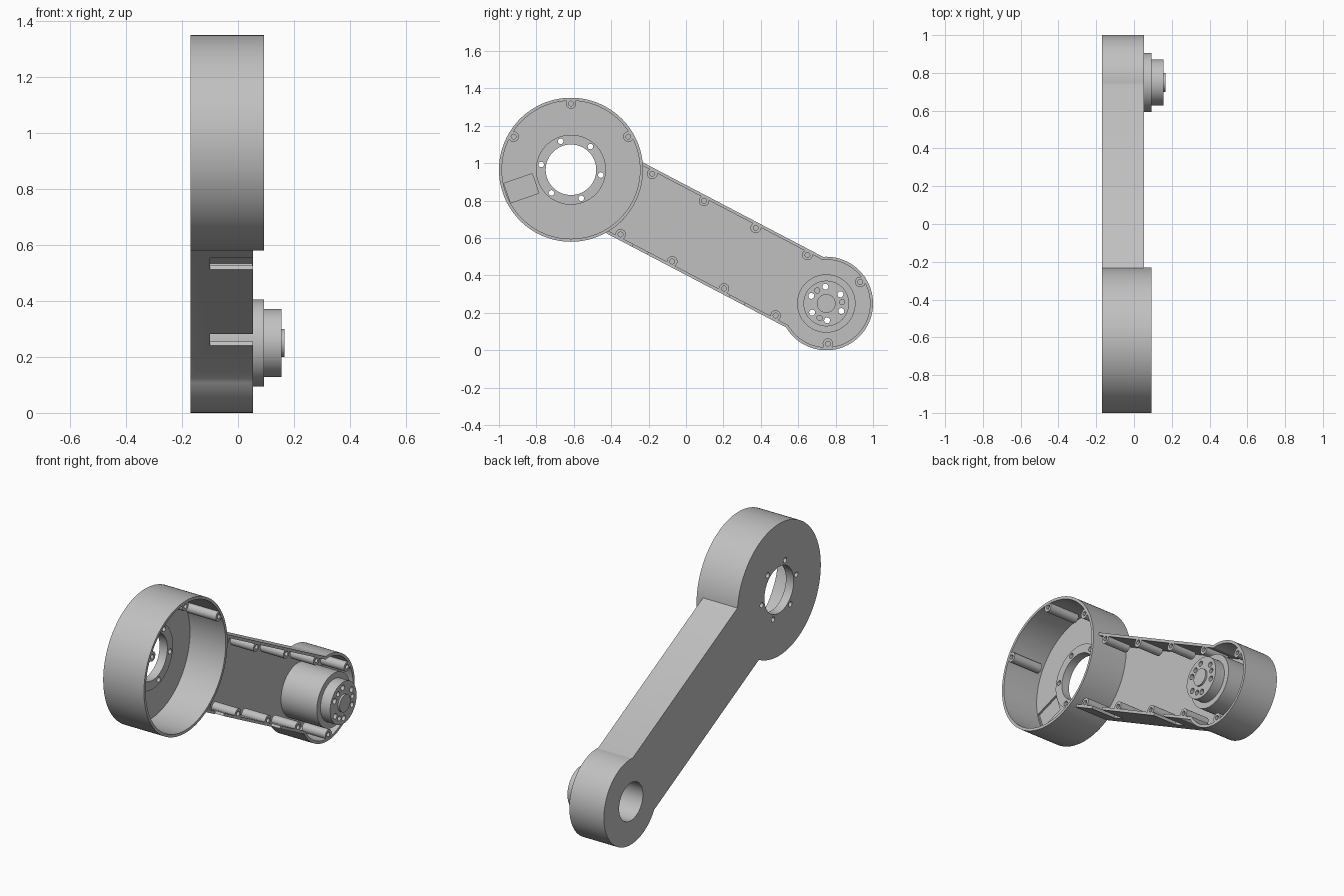
import bpy, bmesh
from math import sin, cos, pi, asin, atan2, hypot, radians

cube = bpy.data.objects.get("Cube")
if cube:
    bpy.data.objects.remove(cube)

grey = bpy.data.materials.new("light grey")
grey.use_nodes = True
grey.diffuse_color = (0.53, 0.53, 0.53, 1)
grey.node_tree.nodes["Principled BSDF"].inputs["Base Color"].default_value = grey.diffuse_color

BIG = (-0.615, 0.965)      # y, z of the large housing
SMALL = (0.75, 0.25)       # y, z of the small end
BACK, RIM, BIG_RIM, FLOOR = -0.17, 0.053, 0.093, -0.138
BIG_R, SMALL_R, HALF, WALL = 0.385, 0.25, 0.213, 0.016
TILT = atan2(SMALL[1] - BIG[1], SMALL[0] - BIG[0])
LENGTH = hypot(SMALL[0] - BIG[0], SMALL[1] - BIG[1])


def along(u, v):
    """Arm coordinates (along, across) to y, z."""
    return (BIG[0] + u * cos(TILT) - v * sin(TILT),
            BIG[1] + u * sin(TILT) + v * cos(TILT))


def polar(centre, r, angle):
    return centre[0] + r * cos(angle), centre[1] + r * sin(angle)


def finish(name, bm):
    bmesh.ops.remove_doubles(bm, verts=bm.verts, dist=1e-5)
    bmesh.ops.recalc_face_normals(bm, faces=bm.faces)
    mesh = bpy.data.meshes.new(name)
    bm.to_mesh(mesh)
    bm.free()
    mesh.materials.append(grey)
    obj = bpy.data.objects.new(name, mesh)
    bpy.context.collection.objects.link(obj)
    return obj


def prism(name, outline, x0, x1):
    bm = bmesh.new()
    face = bm.faces.new([bm.verts.new((x0, y, z)) for y, z in outline])
    new = bmesh.ops.extrude_face_region(bm, geom=[face])["geom"]
    verts = [g for g in new if isinstance(g, bmesh.types.BMVert)]
    bmesh.ops.translate(bm, verts=verts, vec=(x1 - x0, 0, 0))
    return finish(name, bm)


def rod(centre, r, x0, x1, n=20):
    return prism("cutter", [polar(centre, r, 2 * pi * i / n) for i in range(n)], x0, x1)


def lathe(name, centre, profile, n=96, closed=True):
    """Turn (radius, x) points around an x-parallel axis."""
    bm = bmesh.new()
    rings = []
    for i in range(n):
        a = 2 * pi * i / n
        rings.append([bm.verts.new((x, *polar(centre, r, a))) for r, x in profile])
    count = len(profile) if closed else len(profile) - 1
    for i in range(n):
        p, q = rings[i], rings[(i + 1) % n]
        for j in range(count):
            k = (j + 1) % len(profile)
            bm.faces.new((p[j], p[k], q[k], q[j]))
    return finish(name, bm)


def carve(obj, cutters):
    for c in cutters:
        mod = obj.modifiers.new("cut", "BOOLEAN")
        mod.operation, mod.solver, mod.object = "DIFFERENCE", "EXACT", c
    bpy.context.view_layer.update()
    result = obj.evaluated_get(bpy.context.evaluated_depsgraph_get())
    mesh = bpy.data.meshes.new_from_object(result)
    obj.modifiers.clear()
    obj.data = mesh
    for c in cutters:
        bpy.data.objects.remove(c)


def arm_outline(half, r, big_r):
    """Straight arm, hollowed against the big ring and rounded at the small end."""
    a, b = asin(half / big_r), pi - asin(half / r)
    pts = []
    for i in range(25):
        t = a - 2 * a * i / 24
        pts.append(along(big_r * cos(t), big_r * sin(t)))
    for i in range(65):
        t = -b + 2 * b * i / 64
        pts.append(along(LENGTH + r * cos(t), r * sin(t)))
    return pts


def box(u0, u1, v0, v1, x0, x1):
    corners = [along(u, v) for u, v in ((u0, v0), (u1, v0), (u1, v1), (u0, v1))]
    return prism("cutter", corners, x0, x1)


# Large round housing with raised flange and open bore
housing = lathe("large_housing", BIG, [
    (0.135, BACK), (BIG_R, BACK), (BIG_R, BIG_RIM), (BIG_R - WALL, BIG_RIM),
    (BIG_R - WALL, FLOOR), (0.187, FLOOR), (0.187, -0.12), (0.135, -0.12)], n=128)
cuts = [rod(polar(BIG, 0.162, radians(50 + 60 * i)), 0.015, -0.3, 0) for i in range(6)]
# Shallow rectangular pocket in the housing floor
ca, sa = cos(radians(19)), sin(radians(19))
pocket = [(-0.88 + u * ca - v * sa, 0.866 + u * sa + v * ca)
          for u, v in ((-0.08, -0.055), (0.08, -0.055), (0.08, 0.055), (-0.08, 0.055))]
cuts.append(prism("cutter", pocket, FLOOR - 0.012, FLOOR + 0.05))
carve(housing, cuts)

# Hollow arm tray with slots in the lower wall
arm = prism("arm_tray", arm_outline(HALF, SMALL_R, BIG_R), BACK, RIM)
carve(arm, [
    prism("cutter", arm_outline(HALF - WALL, SMALL_R - WALL, BIG_R - 0.005), FLOOR, 0.2),
    rod(SMALL, 0.11, -0.3, 0.1, 64),
    box(0.48, 0.57, -0.23, -0.19, -0.1, 0.1),
    box(1.065, 1.155, -0.23, -0.19, -0.1, 0.1)])

# Stepped output hub, hollow from the back
hub = lathe("output_hub", SMALL, [
    (0.11, FLOOR), (0.156, FLOOR), (0.156, 0.093), (0.122, 0.093), (0.122, 0.155),
    (0.05, 0.155), (0.05, 0.166), (0, 0.166), (0, 0.12), (0.11, 0.12)])
holes = [rod(polar(SMALL, 0.09, radians(33 + 60 * i)), 0.016, 0.05, 0.3) for i in range(6)]
holes += [rod(polar(SMALL, 0.085, radians(5 + 120 * i)), 0.014, 0.135, 0.3) for i in range(3)]
carve(hub, holes)


# Screw bosses around the rims
def boss(name, centre, top):
    return lathe(name, centre, [
        (0, -0.1), (0.028, -0.1), (0.028, top), (0.013, top),
        (0.013, top - 0.1), (0, top - 0.1)], n=24, closed=False)


parts = [housing, arm, hub]
for angle in (30, 90, 150):
    parts.append(boss("housing_boss", polar(BIG, 0.354, radians(angle)), BIG_RIM - 0.001))
for side in (-1, 1):
    for i in range(4):
        parts.append(boss("arm_boss", along(0.395 + 0.312 * i, side * 0.183), RIM - 0.001))
    parts.append(boss("end_boss", polar(SMALL, 0.215, TILT + side * pi / 3), RIM - 0.001))

# Smooth the round walls, keep edges crisp
bpy.ops.object.select_all(action="DESELECT")
for p in parts:
    p.select_set(True)
bpy.context.view_layer.objects.active = housing
bpy.ops.object.shade_smooth_by_angle(angle=radians(30))
